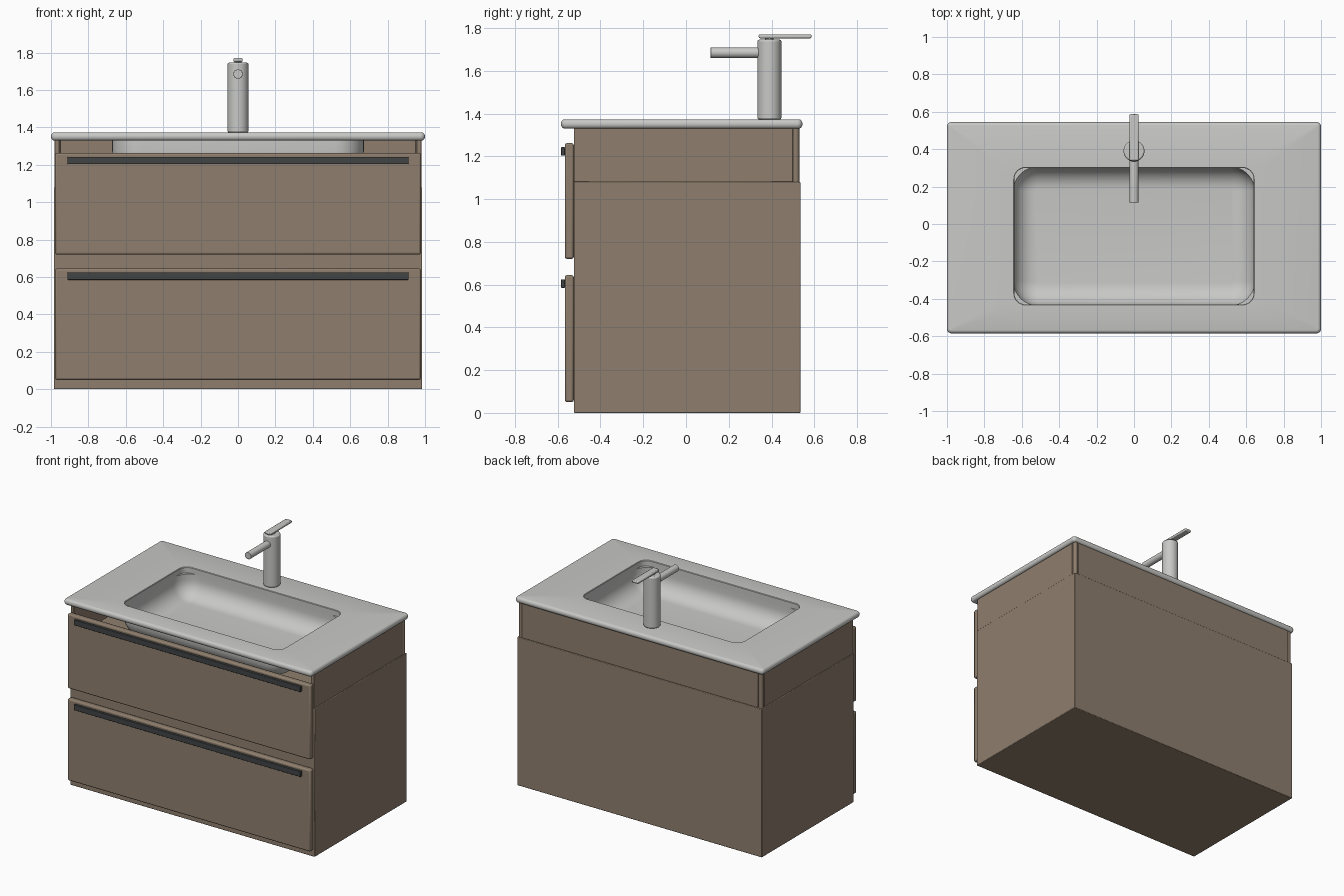
import bpy, bmesh, math
from mathutils import Matrix

cube = bpy.data.objects.get("Cube")
if cube:
    bpy.data.objects.remove(cube, do_unlink=True)


def material(name, rgb):
    m = bpy.data.materials.new(name)
    m.use_nodes = True
    m.diffuse_color = (*rgb, 1)
    m.node_tree.nodes["Principled BSDF"].inputs["Base Color"].default_value = (*rgb, 1)
    return m


wood = material("taupe wood", (0.275, 0.212, 0.156))
ceramic = material("pale ceramic", (0.58, 0.58, 0.57))
metal = material("tap metal", (0.58, 0.58, 0.57))
dark = material("charcoal handle", (0.055, 0.058, 0.06))


def finish(bm, name, mat, bevel=0, segments=2):
    bmesh.ops.recalc_face_normals(bm, faces=bm.faces)
    mesh = bpy.data.meshes.new(name)
    bm.to_mesh(mesh)
    bm.free()
    ob = bpy.data.objects.new(name, mesh)
    bpy.context.collection.objects.link(ob)
    mesh.materials.append(mat)
    if bevel:
        mod = ob.modifiers.new("Rounded edges", "BEVEL")
        mod.width, mod.segments = bevel, segments
        mod.limit_method = "ANGLE"
    bpy.ops.object.select_all(action="DESELECT")
    ob.select_set(True)
    bpy.context.view_layer.objects.active = ob
    bpy.ops.object.shade_smooth_by_angle(angle=math.radians(35))
    return ob


def box(name, x, y, z, mat, bevel=0.004):
    bm = bmesh.new()
    bmesh.ops.create_cube(bm, size=1)
    for v in bm.verts:
        v.co = [a + (c + 0.5) * (b - a) for c, (a, b) in zip(v.co, (x, y, z))]
    return finish(bm, name, mat, bevel)


def cylinder(name, centre, radius, length, mat, axis="Z", bevel=0.004):
    turn = Matrix.Rotation(math.pi / 2, 4, "X") if axis == "Y" else Matrix()
    bm = bmesh.new()
    bmesh.ops.create_cone(bm, cap_ends=True, segments=40, radius1=radius, radius2=radius,
                          depth=length, matrix=Matrix.Translation(centre) @ turn)
    return finish(bm, name, mat, bevel)


def ring(bm, hx, y0, y1, r, z, steps=8):
    """Rounded rectangle of vertices at height z."""
    verts = []
    corners = ((hx - r, y1 - r), (-hx + r, y1 - r), (-hx + r, y0 + r), (hx - r, y0 + r))
    for k, (cx, cy) in enumerate(corners):
        for i in range(steps + 1):
            a = math.pi / 2 * (k + i / steps)
            verts.append(bm.verts.new((cx + r * math.cos(a), cy + r * math.sin(a), z)))
    return verts


def loft(bm, rings, closed=False):
    pairs = list(zip(rings, rings[1:])) + ([(rings[-1], rings[0])] if closed else [])
    for a, b in pairs:
        for i in range(len(a)):
            j = (i + 1) % len(a)
            bm.faces.new((a[i], a[j], b[j], b[i]))


# Cabinet body and the recessed upper panels
box("cabinet_body", (-0.985, 0.985), (-0.525, 0.535), (0, 1.08), wood)
for side, s in (("left", 1), ("right", -1)):
    box(side + "_upper_panel", sorted((s * 0.955, s * 0.98)), (-0.525, 0.5), (1.08, 1.332), wood, 0.002)
    cylinder(side + "_corner_post", (s * 0.964, 0.514, 1.206), 0.016, 0.252, wood, bevel=0)
box("back_upper_panel", (-0.95, 0.95), (0.505, 0.53), (1.08, 1.332), wood, 0.002)

# Drawers with bar handles
for name, z0, z1, zh in (("lower", 0.05, 0.645, 0.605), ("upper", 0.72, 1.262, 1.223)):
    box(name + "_drawer_front", (-0.978, 0.978), (-0.567, -0.525), (z0, z1), wood, 0.01)
    box(name + "_drawer_handle", (-0.912, 0.912), (-0.585, -0.566), (zh - 0.02, zh + 0.02), dark, 0.003)

# Countertop with rounded outer rim and basin opening
bm = bmesh.new()
rings = [ring(bm, 0.64, -0.43, 0.3, 0.06, 1.33)]
half = 0.0215
for i in range(9):
    a = -math.pi / 2 + math.pi * i / 8
    d = half * 0.8 * (1 - math.cos(a))
    rings.append(ring(bm, 1 - d, -0.585 + d, 0.545 - d, 0.025 - d, 1.3515 + half * math.sin(a)))
rings.append(ring(bm, 0.643, -0.433, 0.303, 0.063, 1.373))
rings.append(ring(bm, 0.64, -0.43, 0.3, 0.06, 1.369))
loft(bm, rings, closed=True)
finish(bm, "countertop", ceramic)


# Hollow basin hung below the opening
def bowl_rings(bm, grow, floor, curve):
    out = []
    for i in range(9):
        a = math.pi / 2 * i / 8
        d = curve * (1 - math.sin(a)) - grow
        out.append(ring(bm, 0.645 - d, -0.435 + d, 0.305 - d, 0.13 - d, floor + curve * (1 - math.cos(a))))
    out.append(ring(bm, 0.645 + grow, -0.435 - grow, 0.305 + grow, 0.13 + grow, 1.331))
    return out


bm = bmesh.new()
inner = bowl_rings(bm, 0, 1.17, 0.12)
outer = bowl_rings(bm, 0.028, 1.145, 0.13)
loft(bm, inner + outer[::-1])
bm.faces.new(inner[0])
bm.faces.new(outer[0])
finish(bm, "basin", ceramic)

# Tap
cylinder("tap_body", (0, 0.39, 1.559), 0.056, 0.374, metal, bevel=0.008)
cylinder("tap_spout", (0, 0.235, 1.685), 0.025, 0.24, metal, "Y", 0.002)
cylinder("tap_lever_stem", (0, 0.39, 1.75), 0.02, 0.015, metal, bevel=0)
box("tap_lever", (-0.025, 0.025), (0.34, 0.587), (1.752, 1.771), metal, 0.006)
